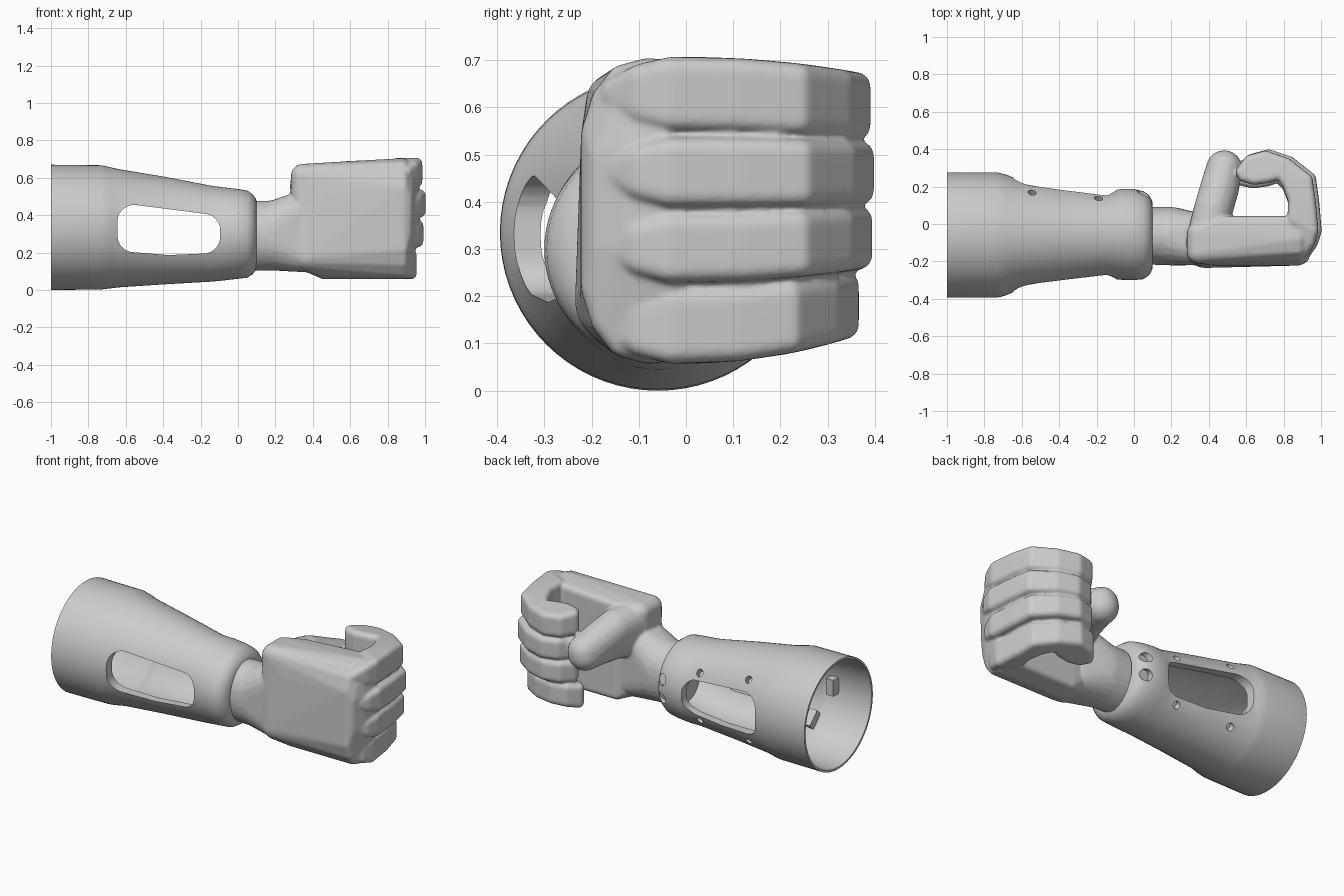
import bpy, bmesh, math
from mathutils import Vector, Matrix

old_cube = bpy.data.objects.get("Cube")
if old_cube:
    bpy.data.objects.remove(old_cube, do_unlink=True)

# Single grey plastic
grey = bpy.data.materials.new("grey_plastic")
grey.use_nodes = True
colour = (0.6, 0.6, 0.6, 1)
grey.diffuse_color = colour
grey.node_tree.nodes["Principled BSDF"].inputs["Base Color"].default_value = colour


def make_object(name, bm):
    bmesh.ops.recalc_face_normals(bm, faces=bm.faces)
    mesh = bpy.data.meshes.new(name)
    bm.to_mesh(mesh)
    bm.free()
    mesh.materials.append(grey)
    obj = bpy.data.objects.new(name, mesh)
    bpy.context.collection.objects.link(obj)
    return obj


def apply_modifiers(obj):
    graph = bpy.context.evaluated_depsgraph_get()
    baked = bpy.data.meshes.new_from_object(obj.evaluated_get(graph))
    obj.modifiers.clear()
    obj.data = baked


def smooth(obj, degrees):
    bpy.ops.object.select_all(action='DESELECT')
    obj.select_set(True)
    bpy.context.view_layer.objects.active = obj
    bpy.ops.object.shade_smooth_by_angle(angle=math.radians(degrees))


def sphere_template(subdivisions):
    bm = bmesh.new()
    bmesh.ops.create_icosphere(bm, subdivisions=subdivisions, radius=1)
    points = [v.co.copy() for v in bm.verts]
    bm.free()
    return points


BALL = sphere_template(3)
FINE_BALL = sphere_template(4)


def add_hull(target, balls, template=BALL):
    """Add the rounded convex solid around balls given as (x, y, z, radius)."""
    bm = bmesh.new()
    for x, y, z, r in balls:
        for p in template:
            bm.verts.new(Vector((x, y, z)) + p * r)
    bmesh.ops.convex_hull(bm, input=bm.verts[:])
    bmesh.ops.delete(bm, geom=[v for v in bm.verts if not v.link_faces], context='VERTS')
    bmesh.ops.recalc_face_normals(bm, faces=bm.faces)
    temp = bpy.data.meshes.new("temp")
    bm.to_mesh(temp)
    bm.free()
    target.from_mesh(temp)
    bpy.data.meshes.remove(temp)


def add_chain(target, chain):
    for a, b in zip(chain, chain[1:]):
        add_hull(target, a + b)


# Sleeve: lofted rings, each (x, y low, y high, z low, z high, wall)
rings = [
    (-1, -.394, .275, 0, .67, .013), (-.73, -.393, .275, .003, .667, .025),
    (-.69, -.384, .266, .008, .658, .04), (-.64, -.362, .247, .014, .647, .058),
    (-.4, -.325, .207, .03, .607, .045), (-.14, -.29, .17, .045, .557, .045),
    (-.07, -.298, .188, .052, .548, .05), (.0, -.3, .187, .06, .54, .06),
    (.05, -.295, .175, .066, .532, .065), (.08, -.275, .155, .085, .51, 0),
    (.097, -.245, .125, .11, .485, 0), (.1, -.22, .1, .125, .47, 0),
]
SIDES = 72
sections = [ring[:5] + (0,) for ring in rings] + [ring for ring in reversed(rings) if ring[5]]
bm = bmesh.new()
loops = []
for x, y0, y1, z0, z1, inset in sections:
    loop = []
    for i in range(SIDES):
        a = math.tau * i / SIDES
        loop.append(bm.verts.new((x, (y0 + y1) / 2 + ((y1 - y0) / 2 - inset) * math.cos(a),
                                  (z0 + z1) / 2 + ((z1 - z0) / 2 - inset) * math.sin(a))))
    loops.append(loop)
for a, b in zip(loops, loops[1:] + loops[:1]):
    for i in range(SIDES):
        j = (i + 1) % SIDES
        bm.faces.new((a[i], b[i], b[j], a[j]))
sleeve = make_object("forearm_sleeve", bm)

# Cutters: side windows and blind screw holes
bm = bmesh.new()
corners = [(-.555, .365), (-.185, .318), (-.185, .285), (-.37, .277), (-.555, .292)]
add_hull(bm, [(x, y, z, .09) for x, z in corners for y in (-.6, .6)], FINE_BALL)
cutters = [make_object("window_cutter", bm)]

# x, height of the sleeve axis, sleeve radius, angle from level, hole radius
for x, axis_z, reach, angle, radius in ((-.545, .325, .287, 40, .022), (-.19, .302, .237, 37, .022),
                                        (.05, .3, .235, 14, .034)):
    for side in (1, -1):
        a = math.radians(angle * side)
        out = Vector((0, math.cos(a), math.sin(a)))
        bm = bmesh.new()
        turn = out.to_track_quat('Z', 'Y').to_matrix().to_4x4()
        bmesh.ops.create_cone(bm, cap_ends=True, segments=24, radius1=radius, radius2=radius, depth=.06,
                              matrix=Matrix.Translation(Vector((x, -.06, axis_z)) + out * reach) @ turn)
        cutters.append(make_object("hole_cutter", bm))
for cutter in cutters:
    cutter.hide_render = True
    cut = sleeve.modifiers.new("cut", 'BOOLEAN')
    cut.operation = 'DIFFERENCE'
    cut.solver = 'EXACT'
    cut.object = cutter
apply_modifiers(sleeve)
for cutter in cutters:
    bpy.data.objects.remove(cutter, do_unlink=True)
smooth(sleeve, 35)

# Small lugs on the inner wall of the sleeve
for name, place, tilt in (("upper_lug", (-.76, -.345, .34), 0), ("lower_lug", (-.68, -.258, .145), .8)):
    bm = bmesh.new()
    bmesh.ops.create_cube(bm, size=1, matrix=Matrix.Translation(place)
                          @ Matrix.Rotation(tilt, 4, 'X') @ Matrix.Diagonal((.05, .06, .1, 1)))
    make_object(name, bm)

# Hand: rounded solids fused into one skin
bm = bmesh.new()
wrist_end = [(.2, -.065, z, .156) for z in (.26, .322)]
plug = []
for i in range(24):
    a = math.tau * i / 24
    plug.append((.06, -.063 + .133 * math.cos(a), .291 + .167 * math.sin(a), .02))
add_hull(bm, plug + wrist_end)
add_hull(bm, wrist_end + [(.37, y, z, .09) for y in (-.13, -.04) for z in (.185, .45)])

# Palm block, with a soft heel and back edges
R = .03
palm = []
for y in (-.15, -.05):
    palm += [(.375, y, .185, .085), (.345, y, .612, .062)]
for x, low, high in ((.46, .057, .68), (.88, .057, .705)):
    for y, ease in ((-.222, .13), (-.2, .06), (-.165, .015), (-.11, 0), (.042 - 2 * R, .01)):
        palm += [(x, y + R, low + R + ease, R), (x, y + R, high - R - ease, R)]
add_hull(bm, palm)

# Knuckle ridge, fullest behind the middle fingers
knuckles = [p for p in palm if p[0] > .8]
for y, ease, back in ((-.18, .1, .04), (-.12, .03, .015), (-.05, .02, 0)):
    for x, z in ((.925, .06 + R + ease), (.97, .3), (.975, .5), (.955, .7 - R - ease)):
        knuckles.append((x - back - R, y, z, R))
add_hull(bm, knuckles)

# Fingers: stations of an outer and an inner point along the curl, and a side inset
stations = [
    ((.93, -.18), (.82, .04), .045), ((.975, -.12), (.82, .04), .015), ((1, -.05), (.825, .04), 0),
    ((.99, .12), (.825, .13), 0), ((.972, .25), (.795, .21), 0), ((.85, .355), (.765, .25), 0),
    ((.72, .399), (.72, .225), 0), ((.63, .375), (.65, .215), 0), ((.578, .31), (.6, .235), 0),
]
# low z, high z, x shift, reach
fingers = [(.55, .707, -.018, .98), (.389, .536, 0, 1), (.229, .375, -.012, .99), (.057, .214, -.05, .91)]
for low, high, shift, reach in fingers:
    chain = []
    for outer, inner, inset in stations:
        o, i = Vector(outer), Vector(inner)
        o.x += shift
        step = (i - o).normalized() * R
        balls = []
        for p in (o + step, i - step):
            squeeze = 1 - .16 * (max(0, p.y) / .39) ** 2
            for z in (low + R + inset, high - R - inset):
                y = p.y * reach if p.y > 0 else p.y
                balls.append((p.x, y, .45 + (z - .45) * squeeze, R))
        chain.append(balls)
    add_chain(bm, chain)

# Thin web closing the depth of the finger grooves
web = []
for outer, inner, inset in stations[2:6]:
    middle = (Vector(outer) + Vector(inner)) / 2
    web.append([(middle.x, middle.y * .95, z, .02) for z in (.15, .62)])
add_chain(bm, web)

# Thumb
add_chain(bm, [
    [(.385, -.1, .568, .107), (.37, -.08, .44, .09)],
    [(.425, .08, .55, .104), (.425, .08, .46, .1)],
    [(.46, .2, .5, .104), (.46, .2, .46, .1)],
    [(.484, .3, .47, .094), (.48, .3, .45, .094)],
])

hand = make_object("clenched_hand", bm)
skin = hand.modifiers.new("skin", 'REMESH')
skin.mode = 'VOXEL'
skin.voxel_size = .007
soften = hand.modifiers.new("soften", 'SMOOTH')
soften.factor = .5
soften.iterations = 8
apply_modifiers(hand)
smooth(hand, 60)
